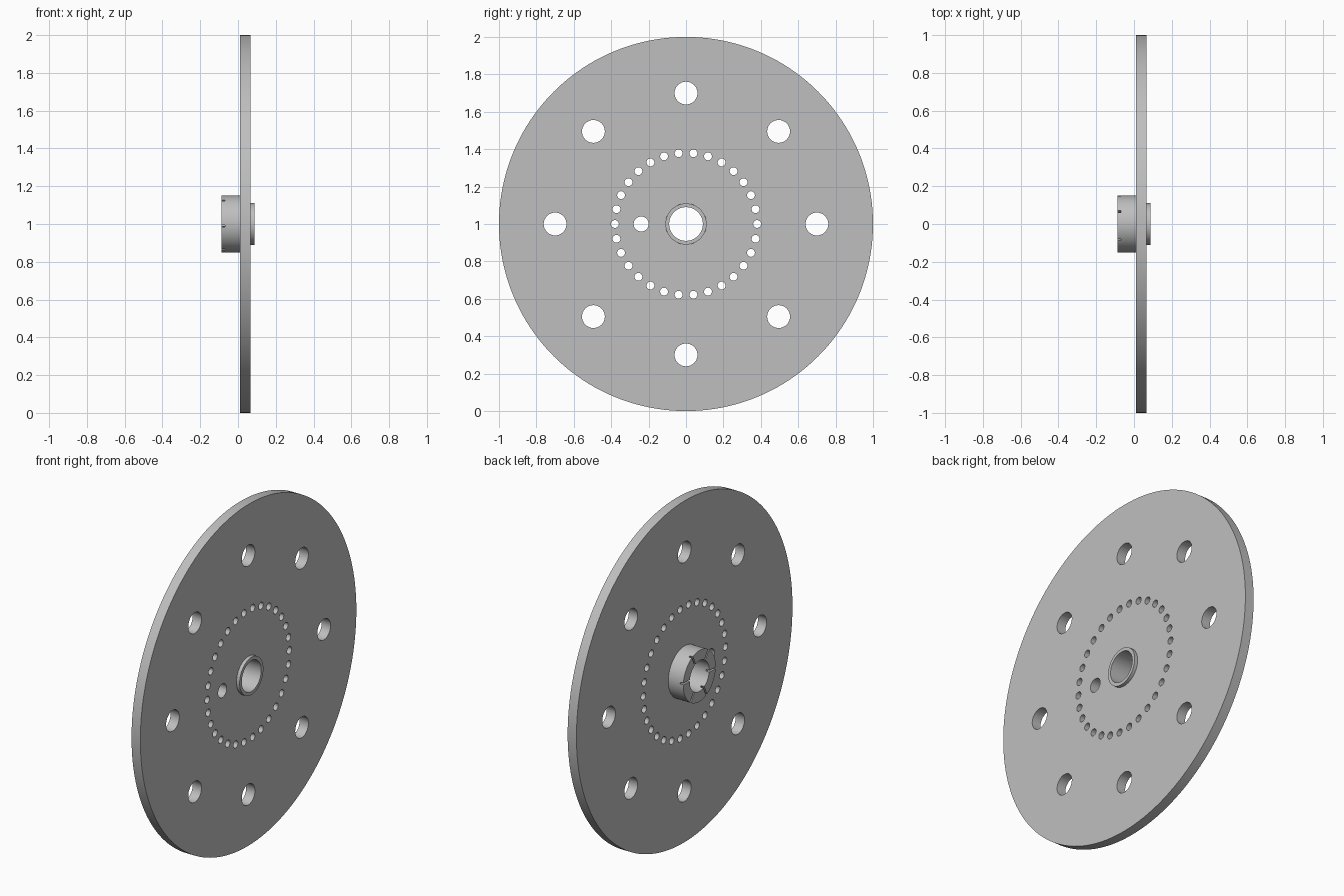
import bpy, bmesh
from math import cos, sin, pi, radians
from mathutils import Matrix, Vector

cube = bpy.data.objects.get("Cube")
if cube:
    bpy.data.objects.remove(cube, do_unlink=True)

grey = bpy.data.materials.new("plain grey")
grey.use_nodes = True
grey.diffuse_color = (0.52, 0.52, 0.52, 1)
grey.node_tree.nodes["Principled BSDF"].inputs["Base Color"].default_value = grey.diffuse_color

CENTRE = Vector((0, 0, 1))


def make_object(name, bm):
    bmesh.ops.recalc_face_normals(bm, faces=bm.faces)
    mesh = bpy.data.meshes.new(name)
    bm.to_mesh(mesh)
    bm.free()
    mesh.materials.append(grey)
    obj = bpy.data.objects.new(name, mesh)
    bpy.context.collection.objects.link(obj)
    return obj


def lathe(name, profile, segments):
    """Spin a closed (x, radius) profile about the horizontal axle."""
    bm = bmesh.new()
    rings = []
    for i in range(segments):
        a = 2 * pi * i / segments
        rings.append([bm.verts.new(CENTRE + Vector((x, r * cos(a), r * sin(a))))
                      for x, r in profile])
    n = len(profile)
    for i, ring in enumerate(rings):
        following = rings[(i + 1) % segments]
        for j in range(n):
            k = (j + 1) % n
            bm.faces.new((ring[j], ring[k], following[k], following[j]))
    return make_object(name, bm)


def add_drill(bm, orbit, degrees, radius, segments):
    """Cylinder along x, placed on a circle around the axle."""
    a = radians(degrees)
    place = Matrix.Translation(CENTRE + Vector((0.04, orbit * cos(a), orbit * sin(a))))
    bmesh.ops.create_cone(bm, cap_ends=True, segments=segments, radius1=radius,
                          radius2=radius, depth=0.3,
                          matrix=place @ Matrix.Rotation(pi / 2, 4, "Y"))


def cut(obj, bm):
    cutter = make_object(obj.name + "_cutter", bm)
    cutter.hide_render = True
    mod = obj.modifiers.new("cut", "BOOLEAN")
    mod.operation, mod.solver, mod.object = "DIFFERENCE", "EXACT", cutter
    bpy.context.view_layer.objects.active = obj
    bpy.ops.object.modifier_apply(modifier=mod.name)
    bpy.data.objects.remove(cutter, do_unlink=True)


# Large disc with its bolt circle, indexing holes and single locating hole
plate = lathe("disc_plate", [(0.01, 0.11), (0.01, 1), (0.067, 1), (0.067, 0.11)], 160)
drills = bmesh.new()
for i in range(8):
    add_drill(drills, 0.7, 45 * i, 0.061, 40)
for i in range(30):
    add_drill(drills, 0.38, 12 * i, 0.021, 20)
add_drill(drills, 0.24, 180, 0.04, 32)
cut(plate, drills)

# Hollow hub: wide on one side, slim collar through to the other
hub = lathe("hub_sleeve", [(-0.0875, 0.09), (-0.0875, 0.15), (0.01, 0.15),
                           (0.01, 0.11), (0.0875, 0.11), (0.0875, 0.09)], 80)
# Narrow radial slots in the hub end
slots = bmesh.new()
for i in range(6):
    spin = Matrix.Rotation(radians(4 + 60 * i), 4, "X")
    place = (Matrix.Translation(CENTRE) @ spin @ Matrix.Translation((-0.0875, 0.125, 0))
             @ Matrix.Diagonal((0.04, 0.1, 0.01, 1)))
    bmesh.ops.create_cube(slots, size=1, matrix=place)
cut(hub, slots)

# Smooth round walls, crisp edges
bpy.ops.object.select_all(action="DESELECT")
for obj in (plate, hub):
    obj.select_set(True)
bpy.context.view_layer.objects.active = plate
bpy.ops.object.shade_smooth_by_angle(angle=radians(30))
